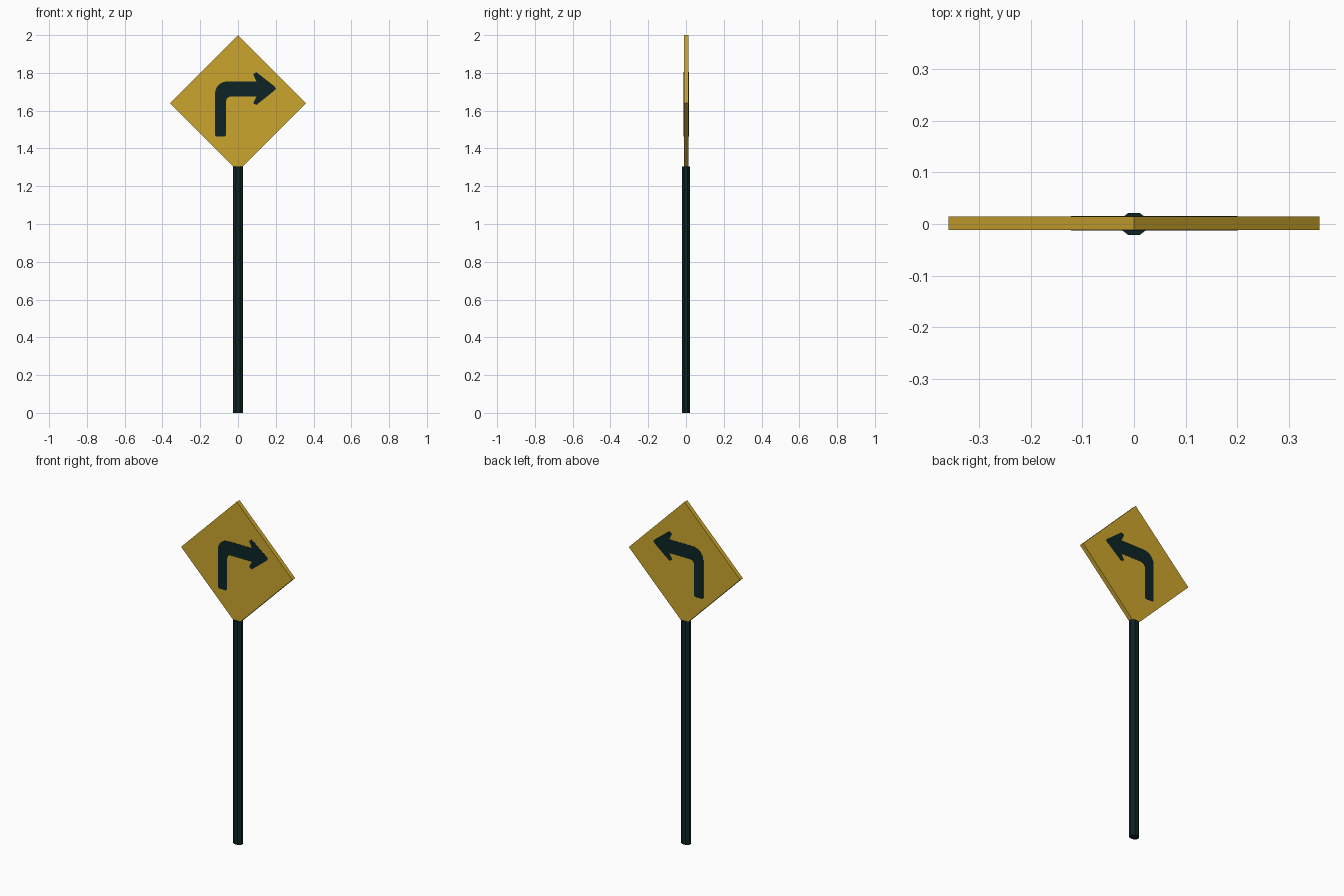
import bpy, bmesh, math

if "Cube" in bpy.data.objects:
    bpy.data.objects.remove(bpy.data.objects["Cube"])


def material(name, rgb):
    m = bpy.data.materials.new(name)
    m.diffuse_color = (*rgb, 1)
    m.use_nodes = True
    m.node_tree.nodes["Principled BSDF"].inputs["Base Color"].default_value = m.diffuse_color
    return m


YELLOW = material("sign_yellow", (0.60, 0.375, 0.026))
DARK = material("dark_green_black", (0.004, 0.017, 0.018))


def prism(name, outline, vec, mat):
    """Extrude a flat outline of 3D points along vec."""
    bm = bmesh.new()
    face = bm.faces.new([bm.verts.new(p) for p in outline])
    ext = bmesh.ops.extrude_face_region(bm, geom=[face], use_keep_orig=True)
    verts = [g for g in ext["geom"] if isinstance(g, bmesh.types.BMVert)]
    bmesh.ops.translate(bm, verts=verts, vec=vec)
    bmesh.ops.recalc_face_normals(bm, faces=bm.faces)
    me = bpy.data.meshes.new(name)
    bm.to_mesh(me)
    bm.free()
    me.materials.append(mat)
    ob = bpy.data.objects.new(name, me)
    bpy.context.collection.objects.link(ob)
    return ob


def arc(cx, cz, r, a0, a1, n=5):
    angles = [math.radians(a0 + (a1 - a0) * i / n) for i in range(n + 1)]
    return [(cx + r * math.cos(a), cz + r * math.sin(a)) for a in angles]


# Eight-sided post, slightly wider than deep
R = 1 / math.cos(math.pi / 8)
ring = [math.pi / 8 + i * math.pi / 4 for i in range(8)]
prism("post", [(0.0275 * R * math.cos(a), 0.0213 * R * math.sin(a), 0) for a in ring],
      (0, 0, 1.305), DARK)

# Diamond panel
FRONT, BACK = -0.0115, 0.0142
H, CZ = 0.36, 1.64
prism("sign_panel", [(x * H, FRONT, CZ + z * H) for x, z in ((-1, 0), (0, -1), (1, 0), (0, 1))],
      (0, BACK - FRONT, 0), YELLOW)

# Bent arrow, painted on both faces
arrow = [(-0.114, 1.463), (-0.070, 1.463), (-0.063, 1.471)]
arrow += arc(-0.038, 1.650, 0.025, 180, 90)          # inner bend
arrow += [(0.098, 1.675), (0.080, 1.640), (0.097, 1.630),
          (0.192, 1.706), (0.201, 1.718), (0.192, 1.730),
          (0.097, 1.804), (0.080, 1.792), (0.098, 1.755)]  # head
arrow += arc(-0.056, 1.689, 0.066, 90, 180)          # outer bend
arrow += [(-0.122, 1.471)]
for name, y, d in (("arrow_front", FRONT, -0.001), ("arrow_back", BACK, 0.001)):
    prism(name, [(x, y, z) for x, z in arrow], (0, d, 0), DARK)
